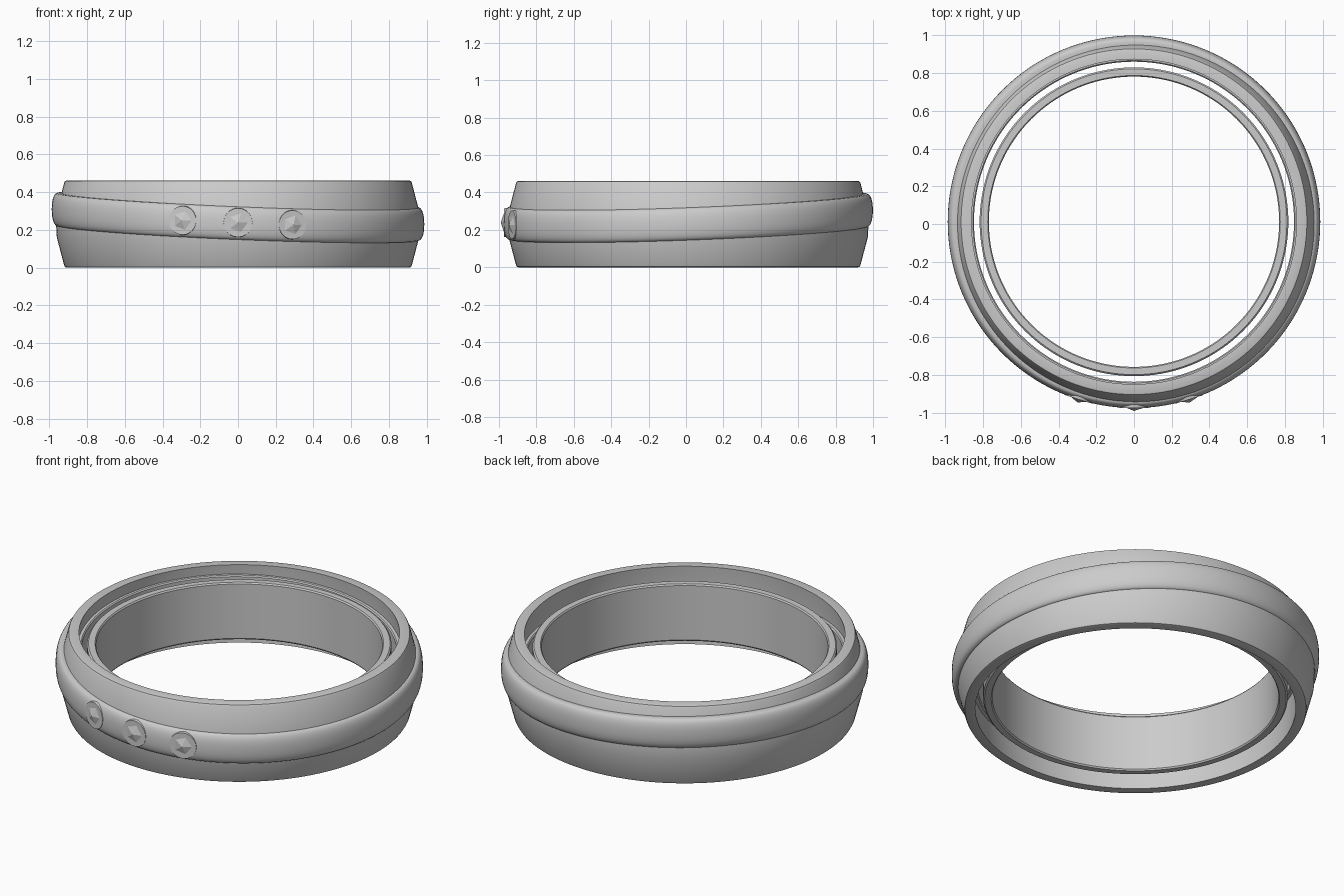
import bpy, bmesh, math
from mathutils import Matrix, Vector

if "Cube" in bpy.data.objects:
    bpy.data.objects.remove(bpy.data.objects["Cube"])

CY = 0.012            # ring axis offset in y (stones stick out at the front)
SEG = 144


def tilt(x, y):
    """Height offset of the slanted middle band."""
    return -0.04 * x + 0.036 * y


def finish(bm, name, angle=30):
    bmesh.ops.recalc_face_normals(bm, faces=bm.faces)
    me = bpy.data.meshes.new(name)
    bm.to_mesh(me)
    bm.free()
    ob = bpy.data.objects.new(name, me)
    bpy.context.collection.objects.link(ob)
    bpy.ops.object.select_all(action='DESELECT')
    ob.select_set(True)
    bpy.context.view_layer.objects.active = ob
    if angle:
        bpy.ops.object.shade_smooth_by_angle(angle=math.radians(angle))
    return ob


def lathe(name, profile, slanted=False):
    """Revolve a closed (radius, z) profile around the ring axis."""
    bm = bmesh.new()
    rings = []
    for i in range(SEG):
        a = 2 * math.pi * i / SEG
        c, s = math.cos(a), math.sin(a)
        rings.append([bm.verts.new((r * c, r * s + CY, z + (tilt(r * c, r * s) if slanted else 0)))
                      for r, z in profile])
    n = len(profile)
    for i in range(SEG):
        p, q = rings[i], rings[(i + 1) % SEG]
        for j in range(n):
            k = (j + 1) % n
            bm.faces.new((p[j], q[j], q[k], p[k]))
    return finish(bm, name)


# Tapered outer band, widest at mid height
lathe("outer_band", [
    (0.861, 0.0), (0.908, 0.0), (0.916, 0.003), (0.921, 0.012),
    (0.960, 0.16), (0.964, 0.23), (0.960, 0.30),
    (0.921, 0.450), (0.916, 0.459), (0.908, 0.462), (0.861, 0.462),
    (0.872, 0.36), (0.872, 0.10)])

# Slanted rounded band running around the middle
half, out, inn = 0.088, 0.987, 0.848
section = []
for i in range(17):
    t = -math.pi / 2 + math.pi * i / 16
    c, s = math.cos(t), math.sin(t)
    section.append((0.947 + (out - 0.947) * c ** 0.7 if c > 1e-6 else 0.947,
                    0.27 + half * math.copysign(abs(s) ** 0.9, s)))
section += [(inn + 0.006, 0.27 + half), (inn, 0.27 + half - 0.006),
            (inn, 0.27 - half + 0.006), (inn + 0.006, 0.27 - half)]
lathe("slanted_band", section, slanted=True)

# Separate inner liner ring
lathe("inner_ring", [
    (0.769, 0.068), (0.775, 0.060), (0.810, 0.060), (0.818, 0.068),
    (0.818, 0.390), (0.810, 0.398), (0.775, 0.398), (0.769, 0.390)])

# Three faceted stones with flush round seats along the front
for label, x in (("left", -0.29), ("middle", 0.0), ("right", 0.285)):
    a = math.asin(x / 0.97)
    out_dir = Vector((math.sin(a), -math.cos(a), 0))
    rot = out_dir.to_track_quat('Z', 'Y').to_matrix().to_4x4()
    z = 0.273 + tilt(x, -0.95)

    def place(r):
        p = out_dir * r
        return Matrix.Translation((p.x, p.y + CY, z)) @ rot

    bm = bmesh.new()
    bmesh.ops.create_cone(bm, cap_ends=True, segments=32, radius1=0.08, radius2=0.076,
                          depth=0.04, matrix=place(0.966))
    finish(bm, label + "_stone_seat")

    bm = bmesh.new()
    bmesh.ops.create_icosphere(bm, subdivisions=1, radius=0.07,
                               matrix=place(0.966) @ Matrix.Diagonal((1, 1, 0.52, 1)))
    finish(bm, label + "_stone", angle=0)
